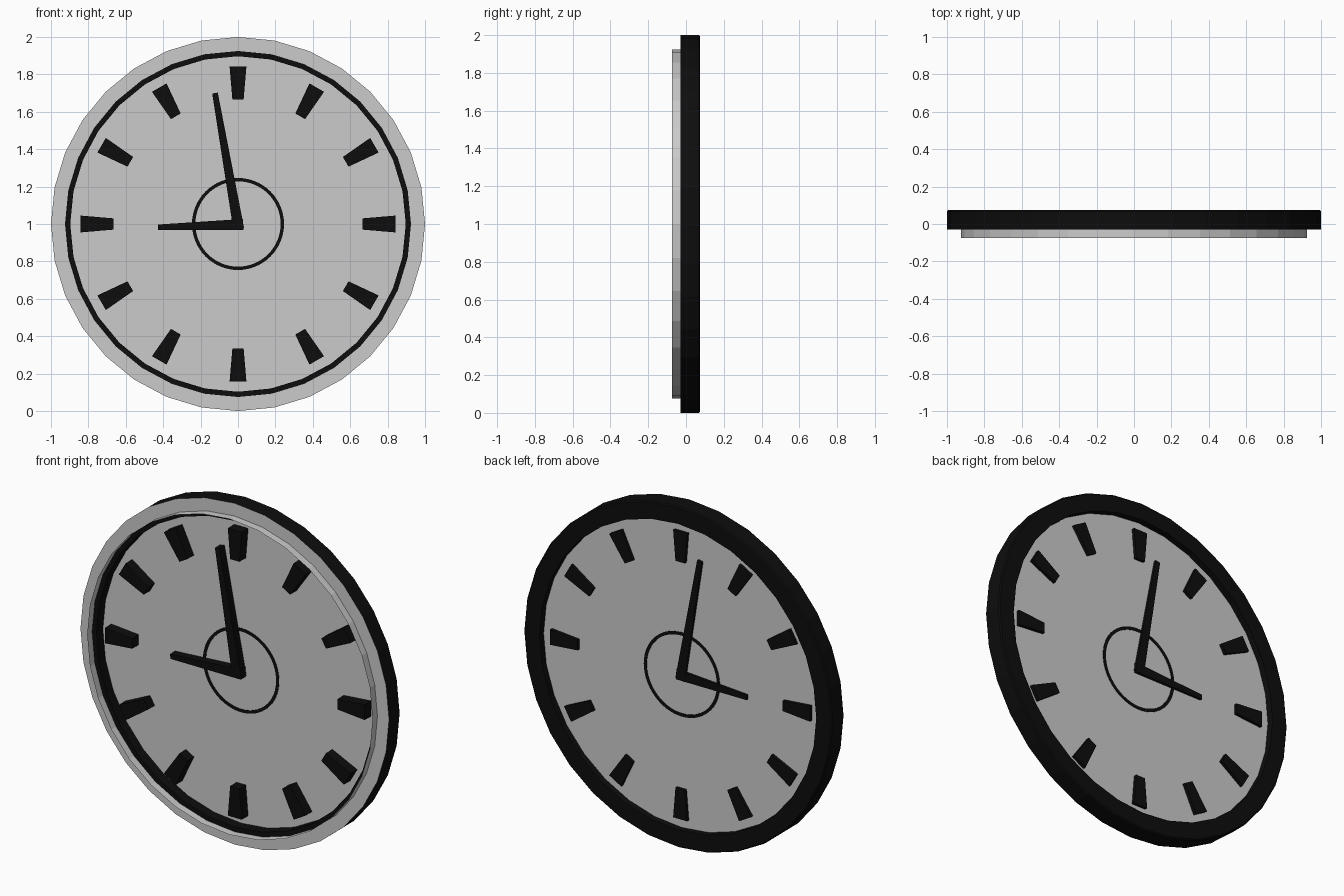
import bpy, bmesh
from math import sin, cos, pi

if "Cube" in bpy.data.objects:
    bpy.data.objects.remove(bpy.data.objects["Cube"])

black = bpy.data.materials.new("black")
black.diffuse_color = (0.004, 0.004, 0.004, 1)
black.use_nodes = True
black.node_tree.nodes["Principled BSDF"].inputs["Base Color"].default_value = black.diffuse_color


def finish(name, bm, mat=None):
    bmesh.ops.recalc_face_normals(bm, faces=bm.faces)
    mesh = bpy.data.meshes.new(name)
    bm.to_mesh(mesh)
    bm.free()
    if mat:
        mesh.materials.append(mat)
    obj = bpy.data.objects.new(name, mesh)
    bpy.context.collection.objects.link(obj)
    return obj


def lathe(name, profile, sides, mat=None, closed=False):
    """Revolve (radius, y) points about the clock axis."""
    bm = bmesh.new()
    rings = [[bm.verts.new((r * sin(2 * pi * i / sides), y, 1 + r * cos(2 * pi * i / sides)))
              for i in range(sides)] for r, y in profile]
    pairs = list(zip(rings, rings[1:]))
    if closed:
        pairs.append((rings[-1], rings[0]))
    for a, b in pairs:
        for i in range(sides):
            j = (i + 1) % sides
            bm.faces.new((a[i], a[j], b[j], b[i]))
    return finish(name, bm, mat)


def taper(name, start, end, w0, w1, y0, y1):
    """Tapered bar between two (x, z) points, with half widths w0 and w1."""
    dx, dz = end[0] - start[0], end[1] - start[1]
    n = (dx * dx + dz * dz) ** 0.5
    px, pz = dz / n, -dx / n
    pts = [(p[0] + px * w, p[1] + pz * w)
           for p, w in ((start, w0), (start, -w0), (end, -w1), (end, w1))]
    bm = bmesh.new()
    front = [bm.verts.new((x, y0, z)) for x, z in pts]
    back = [bm.verts.new((x, y1, z)) for x, z in pts]
    bm.faces.new(front)
    bm.faces.new(back[::-1])
    for i in range(4):
        j = (i + 1) % 4
        bm.faces.new((front[i], back[i], back[j], front[j]))
    return finish(name, bm, black)


# Black outer case, open where the grey rim covers its front
lathe("case", [(1, -0.03), (1, 0.068), (0.993, 0.075), (0.897, 0.075),
               (0.897, -0.03), (0.925, -0.03)], 32, black)

# Grey front rim with its thin raised lip
lathe("front_rim", [(1, -0.03), (0.925, -0.03), (0.925, -0.075)], 32)

# Dial plate
bm = bmesh.new()
rims = [[bm.verts.new((0.897 * sin(2 * pi * i / 32), y, 1 + 0.897 * cos(2 * pi * i / 32)))
         for i in range(32)] for y in (0.03, 0.037)]
bm.faces.new(rims[0])
bm.faces.new(rims[1][::-1])
for i in range(32):
    j = (i + 1) % 32
    bm.faces.new((rims[0][i], rims[1][i], rims[1][j], rims[0][j]))
finish("dial", bm)

# Thin circle around the centre, showing on both sides
lathe("inner_circle", [(0.228, 0.027), (0.246, 0.027), (0.246, 0.04), (0.228, 0.04)],
      64, black, closed=True)

# Twelve hour marks passing through the dial
for h in range(12):
    s, c = sin(h * pi / 6), cos(h * pi / 6)
    taper(f"hour_mark_{h + 1}", (0.665 * s, 1 + 0.665 * c), (0.842 * s, 1 + 0.842 * c),
          0.03, 0.045, -0.03, 0.055)

# Hands
taper("minute_hand", (0.004, 0.973), (-0.123, 1.70), 0.029, 0.015, -0.017, 0.052)
taper("hour_hand", (0.028, 0.998), (-0.428, 0.983), 0.029, 0.014, -0.016, 0.051)
